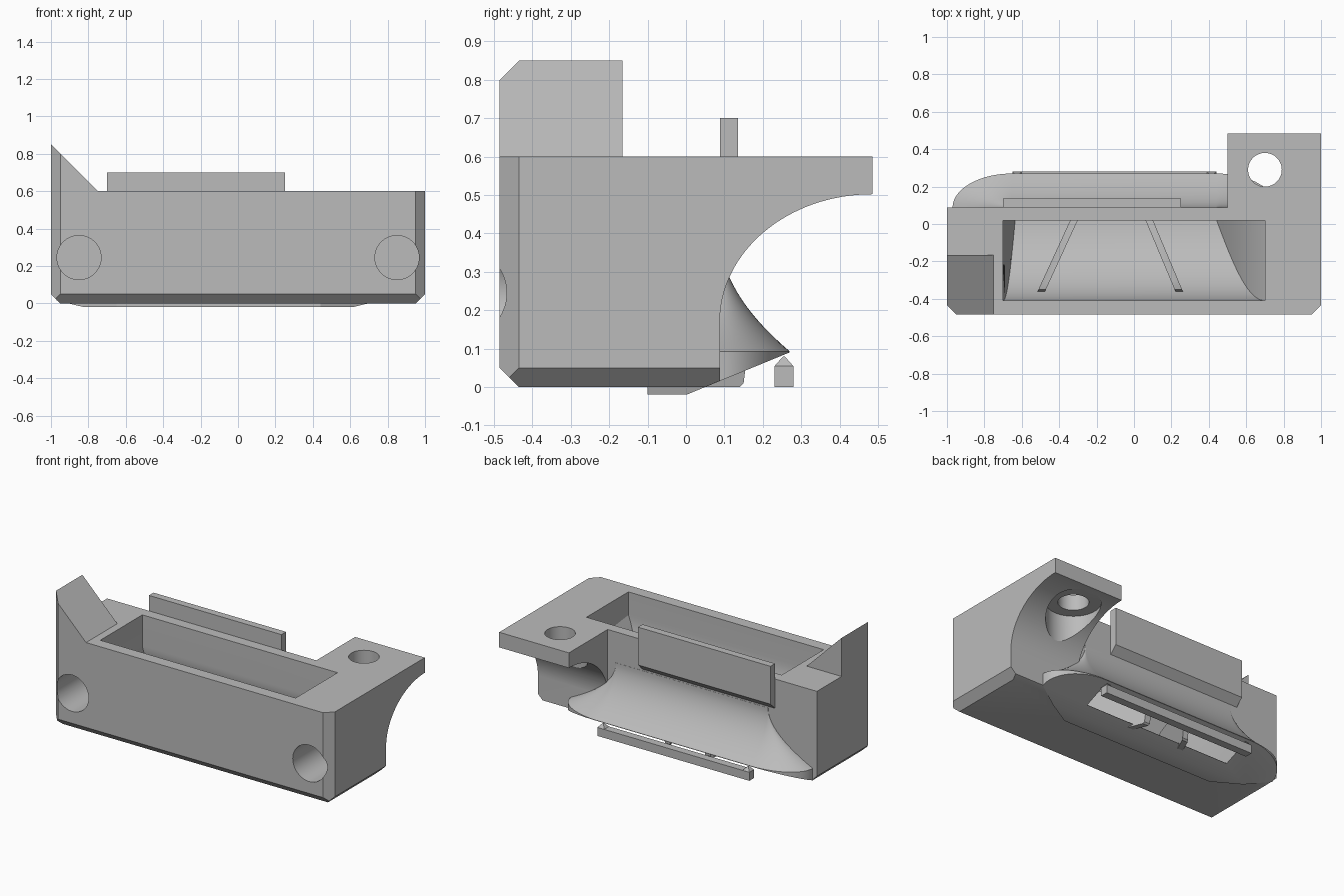
import bpy, bmesh, math
from mathutils import Vector

cube = bpy.data.objects.get("Cube")
if cube:
    bpy.data.objects.remove(cube, do_unlink=True)

GREY = (0.5, 0.5, 0.5, 1)
plastic = bpy.data.materials.new("grey plastic")
plastic.use_nodes = True
plastic.diffuse_color = GREY
plastic.node_tree.nodes["Principled BSDF"].inputs["Base Color"].default_value = GREY


def make(name, rings):
    """Closed solid lofted through rings of points."""
    bm = bmesh.new()
    loops = [[bm.verts.new(p) for p in ring] for ring in rings]
    n = len(loops[0])
    for a, b in zip(loops, loops[1:]):
        for i in range(n):
            bm.faces.new((a[i], a[(i + 1) % n], b[(i + 1) % n], b[i]))
    bm.faces.new(loops[0])
    bm.faces.new(loops[-1])
    bmesh.ops.recalc_face_normals(bm, faces=bm.faces)
    mesh = bpy.data.meshes.new(name)
    bm.to_mesh(mesh)
    bm.free()
    mesh.materials.append(plastic)
    obj = bpy.data.objects.new(name, mesh)
    bpy.context.collection.objects.link(obj)
    return obj


def prism(name, profile, x0, x1):
    """Extrude a (y, z) profile along x."""
    return make(name, [[(x, y, z) for y, z in profile] for x in (x0, x1)])


def cylinder(name, centre, radius, axis, length):
    axis = Vector(axis)
    side = Vector((1, 0, 0))
    other = axis.cross(side)
    ring = [Vector(centre) + radius * (math.cos(a) * side + math.sin(a) * other)
            for a in (math.tau * i / 64 for i in range(64))]
    return make(name, [ring, [p + axis * length for p in ring]])


def boolean(target, tool, operation):
    mod = target.modifiers.new(operation.lower(), "BOOLEAN")
    mod.object, mod.operation, mod.solver = tool, operation, "EXACT"
    bpy.context.view_layer.objects.active = target
    bpy.ops.object.modifier_apply(modifier=mod.name)
    bpy.data.objects.remove(tool, do_unlink=True)


def slice_off(obj, point, normal):
    """Cut away everything on the normal side of a plane and cap it."""
    bm = bmesh.new()
    bm.from_mesh(obj.data)
    cut = bmesh.ops.bisect_plane(bm, geom=bm.verts[:] + bm.edges[:] + bm.faces[:],
                                 plane_co=point, plane_no=normal, clear_outer=True)
    edges = [e for e in cut["geom_cut"] if isinstance(e, bmesh.types.BMEdge)]
    bmesh.ops.holes_fill(bm, edges=edges)
    bmesh.ops.recalc_face_normals(bm, faces=bm.faces)
    bm.to_mesh(obj.data)
    bm.free()


FRONT, BACK, TOP, END = -0.485, 0.088, 0.6, 0.485
SLANT = 0.41  # slope of the outlet plane

# Main block with a slanted rear bottom edge
body = prism("duct_body", [(FRONT, 0), (0.05, 0), (BACK, 0.016), (BACK, TOP), (FRONT, TOP)], -1, 1)

# Mounting arm with a curved underside
arc = [(END - 0.397 * math.cos(a), 0.17 + 0.332 * math.sin(a))
       for a in (math.pi / 2 * i / 32 for i in range(33))]
boolean(body, prism("arm", [(-0.2, 0.17)] + arc + [(END, TOP), (-0.2, TOP)], 0.5, 1), "UNION")

# Raised wedge at one front corner
wedge = make("wedge", [[(-1, y, 0.5), (-0.65, y, 0.5), (-1, y, 0.85)] for y in (FRONT, -0.165)])
boolean(body, wedge, "UNION")

# Chamfers on the bottom and front corners
slice_off(body, (0, FRONT, 0.05), (0, -1, -1))
for s in (-1, 1):
    slice_off(body, (s, 0, 0.05), (s, 0, -1))
    slice_off(body, (s * 0.95, FRONT, 0), (s, -1, 0))

# Flared outlet lip, rounded at both ends and cut by the outlet plane
LEFT, RIGHT = -0.65, 0.44


def lip_ring(z, flare):
    depth, reach = 0.182 * flare, 0.32 * flare
    turn = [math.pi / 2 * i / 16 for i in range(17)]
    ring = [(LEFT, -0.1, z), (LEFT - reach, BACK - 0.001, z)]
    ring += [(LEFT - reach * math.cos(a), BACK + depth * math.sin(a), z) for a in turn]
    ring += [(RIGHT + reach * math.sin(a), BACK + depth * math.cos(a), z) for a in turn]
    return ring + [(RIGHT + reach, BACK - 0.001, z), (RIGHT, -0.1, z)]


levels = [(0.4 - 0.307 * i / 16, max(i / 16, 0.08) ** 2) for i in range(17)]
lip = make("lip", [lip_ring(z, f) for z, f in levels + [(-0.02, 1)]])
slice_off(lip, (0, 0.05, 0), (0, SLANT, -1))
boolean(body, lip, "UNION")

# Clip plate on the back wall
boolean(body, prism("plate", [(0.05, 0.41), (BACK, 0.41), (0.135, 0.455), (0.135, 0.7),
                              (BACK, 0.7), (BACK, 0.59), (0.05, 0.59)], -0.7, 0.25), "UNION")


# Curved air passage from the top opening to the outlet slot
def section(x0, x1, inner, outer):
    return [(x0, *inner), (x1, *inner), (x1, *outer), (x0, *outer)]


passage = [section(-0.7, 0.7, (0.02, 0.7), (-0.41, 0.7))]
for i in range(25):
    t = i / 24
    a = math.pi / 2 * t
    passage.append(section(-0.7 + 0.07 * t, 0.7 - 0.28 * t,
                           (0.02 + 0.2 * t * t, 0.4 - 0.33 * t),
                           (0.08 - 0.49 * math.cos(a), 0.45 - 0.435 * math.sin(a))))
passage.append(section(-0.63, 0.42, (0.26, -0.02), (0.12, -0.1)))
boolean(body, make("passage", passage), "DIFFERENCE")

# Blind holes in the front, screw hole and counterbore in the arm
for x in (-0.85, 0.85):
    boolean(body, cylinder("front_hole", (x, -0.6, 0.245), 0.118, (0, 1, 0), 0.5), "DIFFERENCE")
boolean(body, cylinder("screw_hole", (0.7, 0.29, 0.3), 0.09, (0, 0, 1), 0.5), "DIFFERENCE")
boolean(body, cylinder("counterbore", (0.7, 0.29, 0.25), 0.16, (0, 0, 1), 0.25), "DIFFERENCE")

# Guide vanes fanned out inside the passage
vane_side = [(-0.36, 0.26), (-0.35, 0.31), (-0.3, 0.32), (0.1, 0.25),
             (0.155, 0.05), (0.15, 0.01), (0.14, 0), (0.05, 0), (-0.15, 0.06)]
vanes = []
for name, x, lean in (("left_vane", 0.09, -0.42), ("right_vane", -0.33, 0.46)):
    vanes.append(make(name, [[(x + lean * y + w, y, z) for y, z in vane_side]
                             for w in (-0.02, 0.02)]))

# Loose bar under the lip with small pointed supports
bar = prism("outlet_bar", [(0.23, 0), (0.28, 0), (0.28, 0.055), (0.23, 0.055)], LEFT, RIGHT)
for i in range(2):
    x = LEFT + 0.025 + i * (RIGHT - LEFT - 0.05)
    make("bar_support", [[(x + u * r, 0.255 + v * r, z) for u, v in ((-1, -1), (1, -1), (1, 1), (-1, 1))]
                         for r, z in ((0.025, 0.054), (0.002, 0.08))])

# Smooth the curved faces, keep the edges sharp
bpy.ops.object.select_all(action="DESELECT")
for obj in [body] + vanes:
    obj.select_set(True)
bpy.context.view_layer.objects.active = body
bpy.ops.object.shade_smooth_by_angle(angle=math.radians(25))
